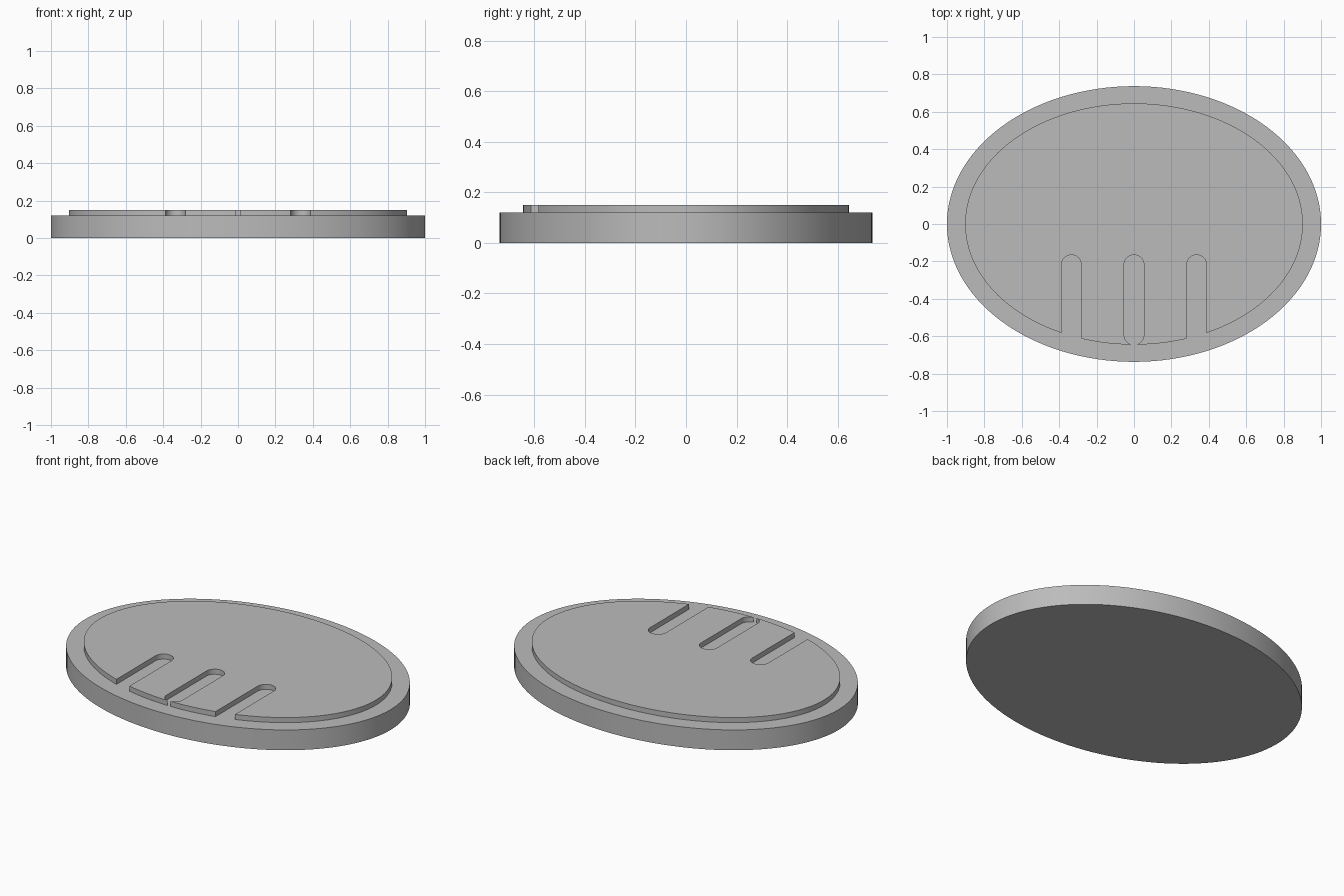
import bpy
import bmesh
from math import sin, cos, pi

cube = bpy.data.objects.get("Cube")
if cube:
    bpy.data.objects.remove(cube, do_unlink=True)

grey = bpy.data.materials.new("plain grey")
grey.use_nodes = True
colour = (0.5, 0.5, 0.5, 1)
grey.diffuse_color = colour
grey.node_tree.nodes["Principled BSDF"].inputs["Base Color"].default_value = colour


def prism(name, outline, z0, z1):
    """Extrude a closed flat outline from z0 up to z1."""
    bm = bmesh.new()
    face = bm.faces.new([bm.verts.new((x, y, z0)) for x, y in outline])
    top = bmesh.ops.extrude_face_region(bm, geom=[face])["geom"]
    verts = [v for v in top if isinstance(v, bmesh.types.BMVert)]
    bmesh.ops.translate(bm, verts=verts, vec=(0, 0, z1 - z0))
    bmesh.ops.recalc_face_normals(bm, faces=bm.faces)
    mesh = bpy.data.meshes.new(name)
    bm.to_mesh(mesh)
    bm.free()
    mesh.materials.append(grey)
    obj = bpy.data.objects.new(name, mesh)
    bpy.context.collection.objects.link(obj)
    return obj


def ellipse(rx, ry, n=128):
    return [(rx * cos(2 * pi * i / n), ry * sin(2 * pi * i / n)) for i in range(n)]


def slot(x, y_front, y_back, r, n=16):
    """Round-ended slot running from front to back."""
    arc = [(r * cos(pi * i / n), r * sin(pi * i / n)) for i in range(n + 1)]
    back = [(x + u, y_back - r + v) for u, v in arc]
    front = [(x - u, y_front + r - v) for u, v in arc]
    return back + front


# Oval base and raised plate
base = prism("oval_base", ellipse(1.0, 0.737), 0, 0.12)
plate = prism("raised_plate", ellipse(0.903, 0.645), 0.12, 0.15)

# Finger slots: the outer two run off the front, the middle one just meets the rim
for x, y_front in ((-0.335, -0.8), (0, -0.646), (0.335, -0.8)):
    cutter = prism("slot_cutter", slot(x, y_front, -0.165, 0.053), 0.1, 0.2)
    cutter.hide_render = True
    mod = plate.modifiers.new("slot", "BOOLEAN")
    mod.operation = "DIFFERENCE"
    mod.solver = "EXACT"
    mod.object = cutter
    bpy.context.view_layer.objects.active = plate
    bpy.ops.object.modifier_apply(modifier=mod.name)
    bpy.data.objects.remove(cutter, do_unlink=True)

# Smooth rounded sides with sharp rims
for obj in (base, plate):
    bpy.ops.object.select_all(action="DESELECT")
    obj.select_set(True)
    bpy.context.view_layer.objects.active = obj
    bpy.ops.object.shade_smooth_by_angle(angle=pi / 6)
